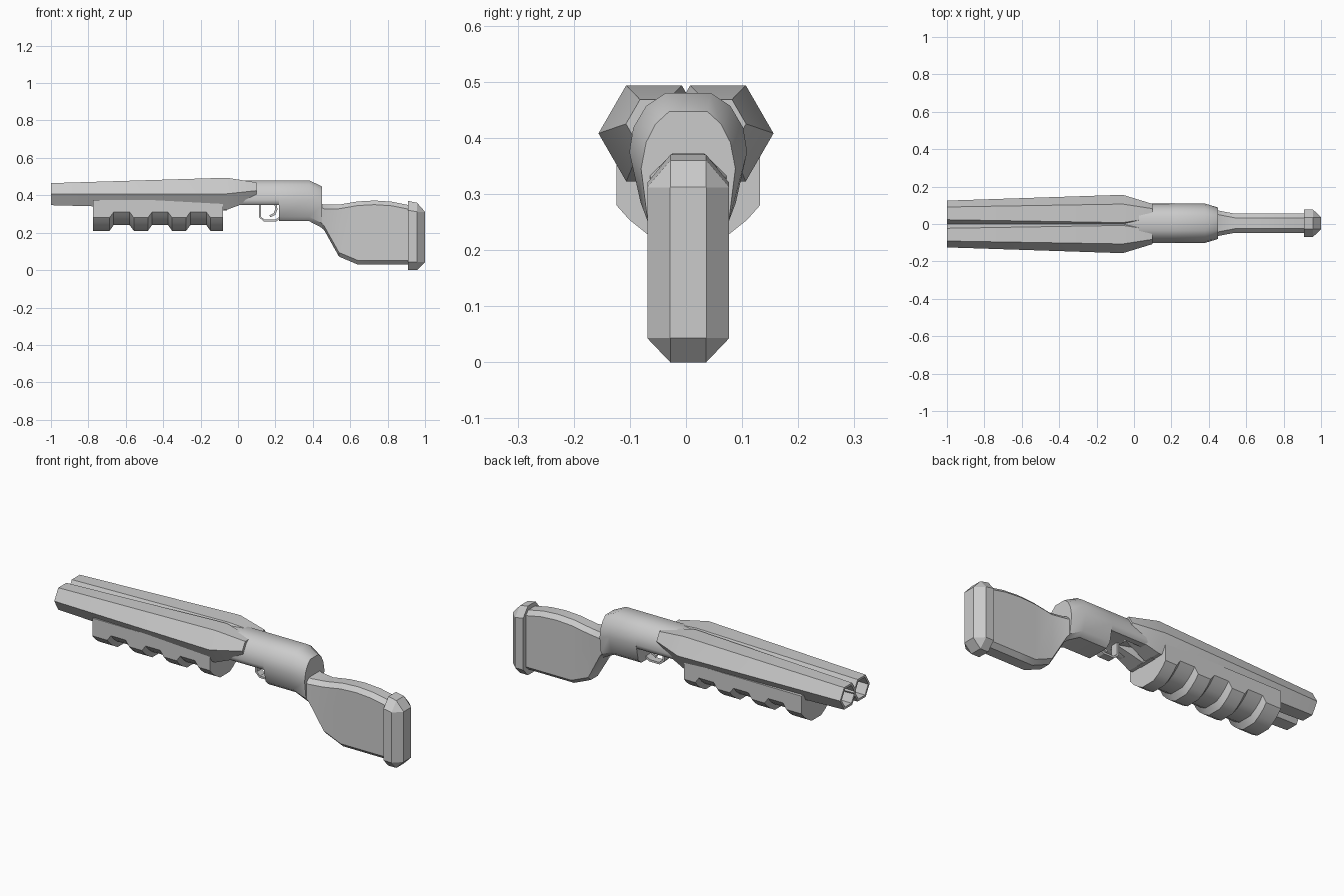
import bpy, bmesh, math

cube = bpy.data.objects.get("Cube")
if cube:
    bpy.data.objects.remove(cube, do_unlink=True)

grey = bpy.data.materials.new("plain_grey")
grey.use_nodes = True
grey.diffuse_color = (0.6, 0.6, 0.6, 1)
grey.node_tree.nodes["Principled BSDF"].inputs["Base Color"].default_value = (0.6, 0.6, 0.6, 1)

MID = 0.004  # centre line of the wooden parts


def finish(name, bm, angle=30):
    bmesh.ops.recalc_face_normals(bm, faces=bm.faces)
    mesh = bpy.data.meshes.new(name)
    bm.to_mesh(mesh)
    bm.free()
    mesh.materials.append(grey)
    obj = bpy.data.objects.new(name, mesh)
    bpy.context.collection.objects.link(obj)
    bpy.ops.object.select_all(action="DESELECT")
    obj.select_set(True)
    bpy.context.view_layer.objects.active = obj
    bpy.ops.object.shade_smooth_by_angle(angle=math.radians(angle))
    return obj


def loft(name, sections, caps=True, angle=30):
    """Skin closed (y, z) rings placed at stations along x."""
    bm = bmesh.new()
    rings = [[bm.verts.new((x, y, z)) for y, z in ring] for x, ring in sections]
    n = len(rings[0])
    for a, b in zip(rings, rings[1:]):
        for i in range(n):
            j = (i + 1) % n
            bm.faces.new((a[i], a[j], b[j], b[i]))
    if caps:
        bm.faces.new(rings[0])
        bm.faces.new(rings[-1])
    return finish(name, bm, angle)


def mirrored(half):
    return [(MID + y, z) for y, z in half] + [(MID - y, z) for y, z in reversed(half)]


def box(name, x0, x1, half_y, z0, z1):
    ring = mirrored([(half_y, z1), (half_y, z0)])
    return loft(name, [(x0, ring), (x1, ring)])


def hexagon(y, z, r):
    return [(y + r * math.cos(k * math.pi / 3), z + r * math.sin(k * math.pi / 3))
            for k in range(6)]


# Twin hexagonal barrels with hollow bores
for side, name in ((1, "left_barrel"), (-1, "right_barrel")):
    y = side * 0.057
    stations = [(-0.5, 0.052, 0.406), (-1, 0.055, 0.406), (-1, 0.068, 0.406),
                (-0.06, 0.099, 0.408), (0.1, 0.05, 0.425)]
    loft(name, [(x, hexagon(y, z, r)) for x, r, z in stations], angle=20)

# Receiver: arched body, shallow in front and deep behind the trigger
arch = [(0.04, 0.48), (0.075, 0.457), (0.098, 0.418), (0.105, 0.375)]
shallow = arch + [(0.1, 0.358), (0.09, 0.348)]
deep = arch + [(0.085, 0.285), (0.06, 0.262)]
tail = [(0.034, 0.447), (0.058, 0.425), (0.075, 0.392), (0.084, 0.345),
        (0.072, 0.25), (0.05, 0.225)]
receiver = loft("receiver", [(x, mirrored(half)) for x, half in (
    (-0.07, shallow), (0.22, shallow), (0.22, deep), (0.38, deep), (0.45, tail))], angle=35)

# Loading trough cut in the underside
cutter = box("trough_cutter", -0.04, 0.1, 0.06, 0.3, 0.375)
cutter.hide_render = True
cutter.hide_viewport = True
cut = receiver.modifiers.new("trough", "BOOLEAN")
cut.operation = "DIFFERENCE"
cut.object = cutter
box("receiver_tab", -0.085, -0.06, 0.05, 0.32, 0.36)

# Stock: chamfered blade with a dropping wrist
stock = []
for x, top, bottom, w in ((0.4, 0.375, 0.262, 0.08), (0.46, 0.35, 0.215, 0.066),
                          (0.54, 0.35, 0.072, 0.051), (0.64, 0.367, 0.03, 0.051),
                          (0.73, 0.372, 0.03, 0.051), (0.82, 0.366, 0.03, 0.051),
                          (0.92, 0.346, 0.03, 0.051)):
    c = 0.022
    stock.append((x, mirrored([(w - c, top), (w, top - c), (w, bottom + c), (w - c, bottom)])))
loft("stock", stock)

# Butt pad with faceted rear
butt = [(0.032, 0.36), (0.073, 0.312), (0.073, 0.043), (0.032, 0.0)]
front_butt = [(0.032, 0.37), (0.073, 0.32), (0.073, 0.043), (0.032, 0.0)]
rear = [(0.032, 0.312), (0.0321, 0.3115), (0.0321, 0.0435), (0.032, 0.043)]
loft("butt_pad", [(0.91, mirrored(front_butt)), (0.957, mirrored(butt)), (1.0, mirrored(rear))], angle=10)

# Pump grip: ridges and grooves along the barrel
ridge = [(0.128, 0.375), (0.128, 0.28), (0.105, 0.254), (0.075, 0.23), (0.04, 0.21)]
groove = [(0.128, 0.375), (0.128, 0.31), (0.105, 0.284), (0.075, 0.26), (0.04, 0.24)]
pump = [(-0.775, mirrored(ridge))]
for i in range(3):
    x = -0.687 + i * 0.205
    for dx, half in ((0, ridge), (0.022, groove), (0.108, groove), (0.13, ridge)):
        pump.append((x + dx, mirrored(half)))
pump.append((-0.08, mirrored(ridge)))
loft("pump_grip", pump)


def strap(name, path, half_y, thick):
    """Thin band following an (x, z) path."""
    bm = bmesh.new()
    rows = []
    for i, (x, z) in enumerate(path):
        a, b = path[max(i - 1, 0)], path[min(i + 1, len(path) - 1)]
        d = math.hypot(b[0] - a[0], b[1] - a[1])
        nx, nz = -(b[1] - a[1]) / d * thick / 2, (b[0] - a[0]) / d * thick / 2
        rows.append([bm.verts.new((x + s * nx, MID + t * half_y, z + s * nz))
                     for s, t in ((1, 1), (1, -1), (-1, -1), (-1, 1))])
    for a, b in zip(rows, rows[1:]):
        for i in range(4):
            j = (i + 1) % 4
            bm.faces.new((a[i], a[j], b[j], b[i]))
    bm.faces.new(rows[0])
    bm.faces.new(rows[-1])
    return finish(name, bm)


# Trigger guard and trigger
strap("trigger_guard", [(0.117, 0.36), (0.117, 0.285), (0.14, 0.264), (0.2, 0.264), (0.24, 0.29)],
      0.02, 0.011)
strap("trigger", [(0.2, 0.36), (0.205, 0.325), (0.195, 0.3), (0.17, 0.288)], 0.008, 0.012)
